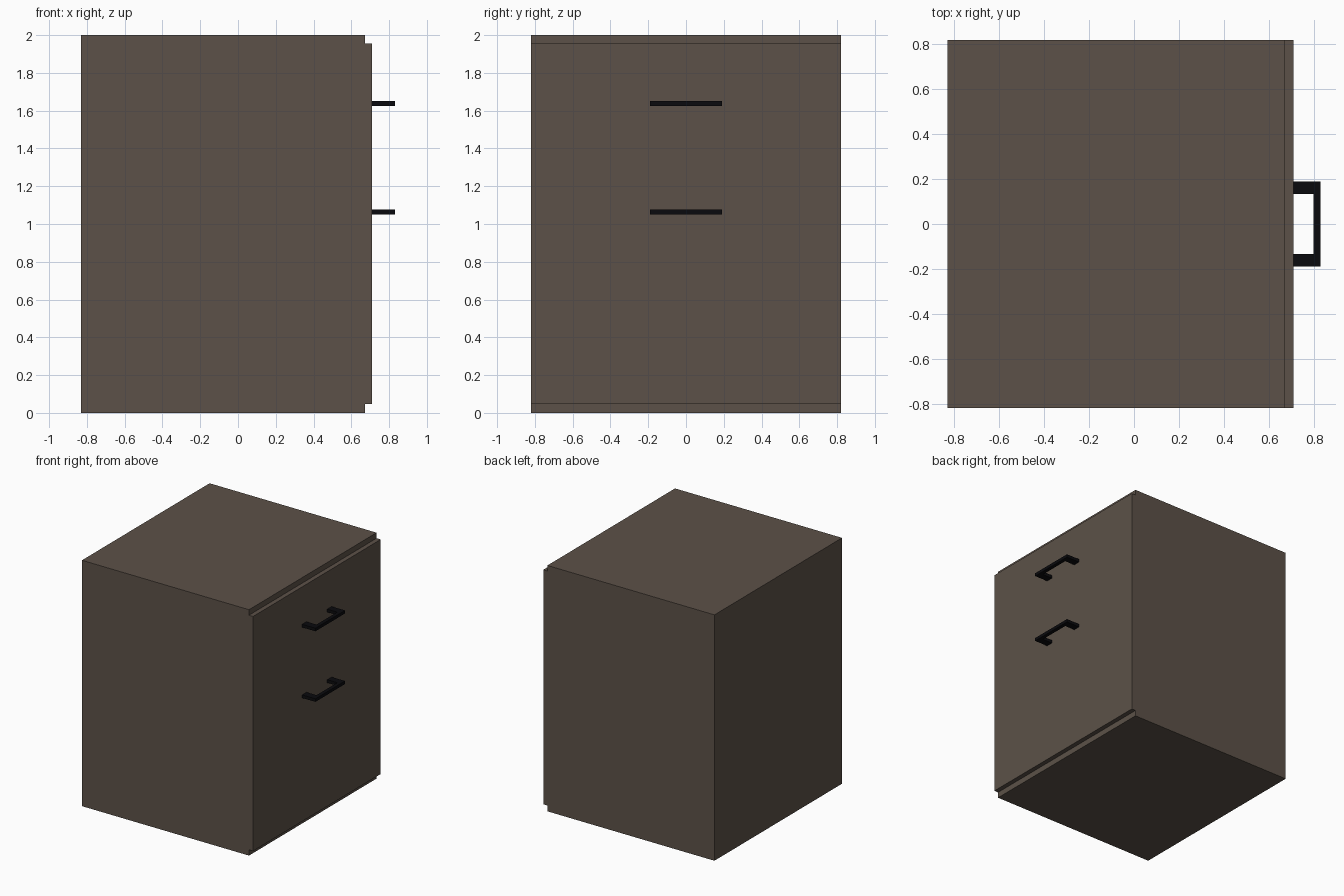
import bpy

if "Cube" in bpy.data.objects:
    bpy.data.objects.remove(bpy.data.objects["Cube"])


def material(name, rgb):
    m = bpy.data.materials.new(name)
    m.diffuse_color = (*rgb, 1)
    m.use_nodes = True
    m.node_tree.nodes["Principled BSDF"].inputs["Base Color"].default_value = m.diffuse_color
    return m


BROWN = material("dark brown wood", (0.107, 0.083, 0.065))
BLACK = material("black metal", (0.003, 0.003, 0.004))


def mesh_object(name, verts, faces, mat):
    me = bpy.data.meshes.new(name)
    me.from_pydata(verts, [], faces)
    me.materials.append(mat)
    ob = bpy.data.objects.new(name, me)
    bpy.context.collection.objects.link(ob)
    return ob


def box(name, x, y, z, mat):
    verts = [(a, b, c) for a in x for b in y for c in z]
    faces = [(0, 1, 3, 2), (4, 6, 7, 5), (0, 4, 5, 1),
             (2, 3, 7, 6), (0, 2, 6, 4), (1, 5, 7, 3)]
    return mesh_object(name, verts, faces, mat)


def handle(name, z):
    # U-shaped bar: outer and inner outlines, extruded in height
    h = 0.0125
    outer = [(0.708, -0.19), (0.83, -0.19), (0.83, 0.19), (0.708, 0.19)]
    inner = [(0.708, -0.133), (0.80, -0.133), (0.80, 0.133), (0.708, 0.133)]
    verts = [(x, y, z + s) for s in (-h, h) for x, y in outer + inner]
    faces = []
    for i in range(3):
        o, n = i, i + 4
        faces += [(o, n, n + 1, o + 1),                # bottom
                  (o + 8, o + 9, n + 9, n + 8),        # top
                  (o, o + 1, o + 9, o + 8),            # outside
                  (n, n + 8, n + 9, n + 1)]            # inside
    faces += [(0, 8, 12, 4), (3, 7, 15, 11)]           # ends on the front
    return mesh_object(name, verts, faces, BLACK)


# Cabinet body
box("cabinet_body", (-0.83, 0.673), (-0.82, 0.82), (0, 2), BROWN)
# Front panel, short of the body at top and bottom
box("front_panel", (0.673, 0.71), (-0.82, 0.82), (0.047, 1.955), BROWN)
# Pull handles
for name, z in (("upper_handle", 1.638), ("lower_handle", 1.064)):
    handle(name, z)
